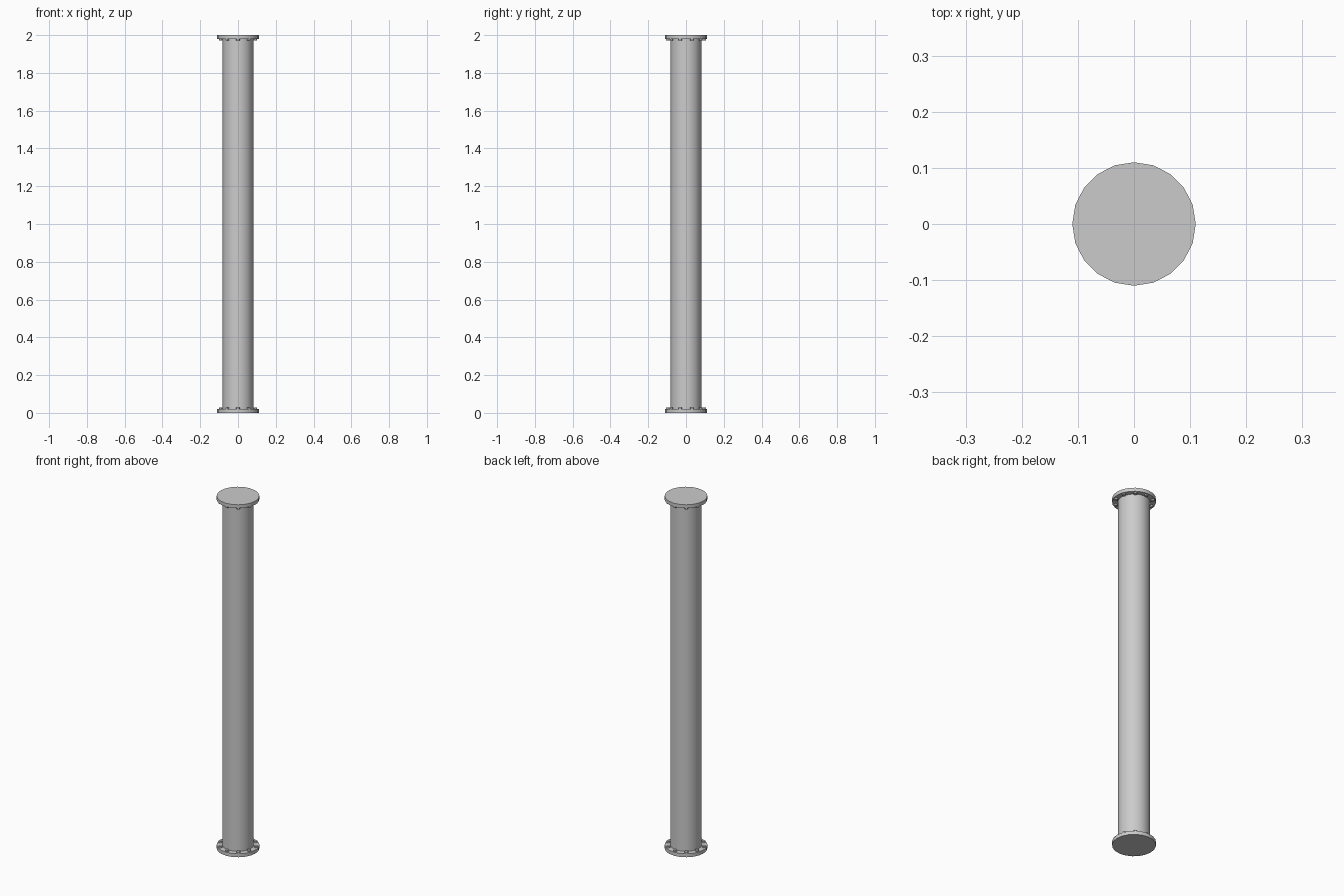
import bpy, bmesh, math
from mathutils import Matrix

if "Cube" in bpy.data.objects:
    bpy.data.objects.remove(bpy.data.objects["Cube"])

SIDES = 20


def cylinder(bm, radius, z0, z1, sides, x=0, y=0, spin=0):
    mat = Matrix.Translation((x, y, (z0 + z1) / 2)) @ Matrix.Rotation(spin, 4, 'Z')
    bmesh.ops.create_cone(bm, cap_ends=True, segments=sides, radius1=radius,
                          radius2=radius, depth=z1 - z0, matrix=mat)


def finish(name, bm):
    mesh = bpy.data.meshes.new(name)
    bm.to_mesh(mesh)
    bm.free()
    obj = bpy.data.objects.new(name, mesh)
    bpy.context.collection.objects.link(obj)
    for o in bpy.context.selected_objects:
        o.select_set(False)
    bpy.context.view_layer.objects.active = obj
    obj.select_set(True)
    bpy.ops.object.shade_smooth_by_angle(angle=math.radians(35))


# Main pipe
bm = bmesh.new()
cylinder(bm, 0.081, 0.01, 1.99, SIDES)
finish("pipe", bm)

# End flanges, each with a ring of hex bolts on its inner face
for name, z0, z1, b0, b1 in (("bottom", 0, 0.02, 0.018, 0.028),
                             ("top", 1.98, 2.0, 1.972, 1.982)):
    bm = bmesh.new()
    cylinder(bm, 0.11, z0, z1, SIDES)
    finish(name + "_flange", bm)
    bm = bmesh.new()
    for i in range(10):
        a = 2 * math.pi * (i + 0.5) / 10
        cylinder(bm, 0.010, b0, b1, 6, 0.096 * math.cos(a), 0.096 * math.sin(a), a)
    finish(name + "_bolts", bm)
